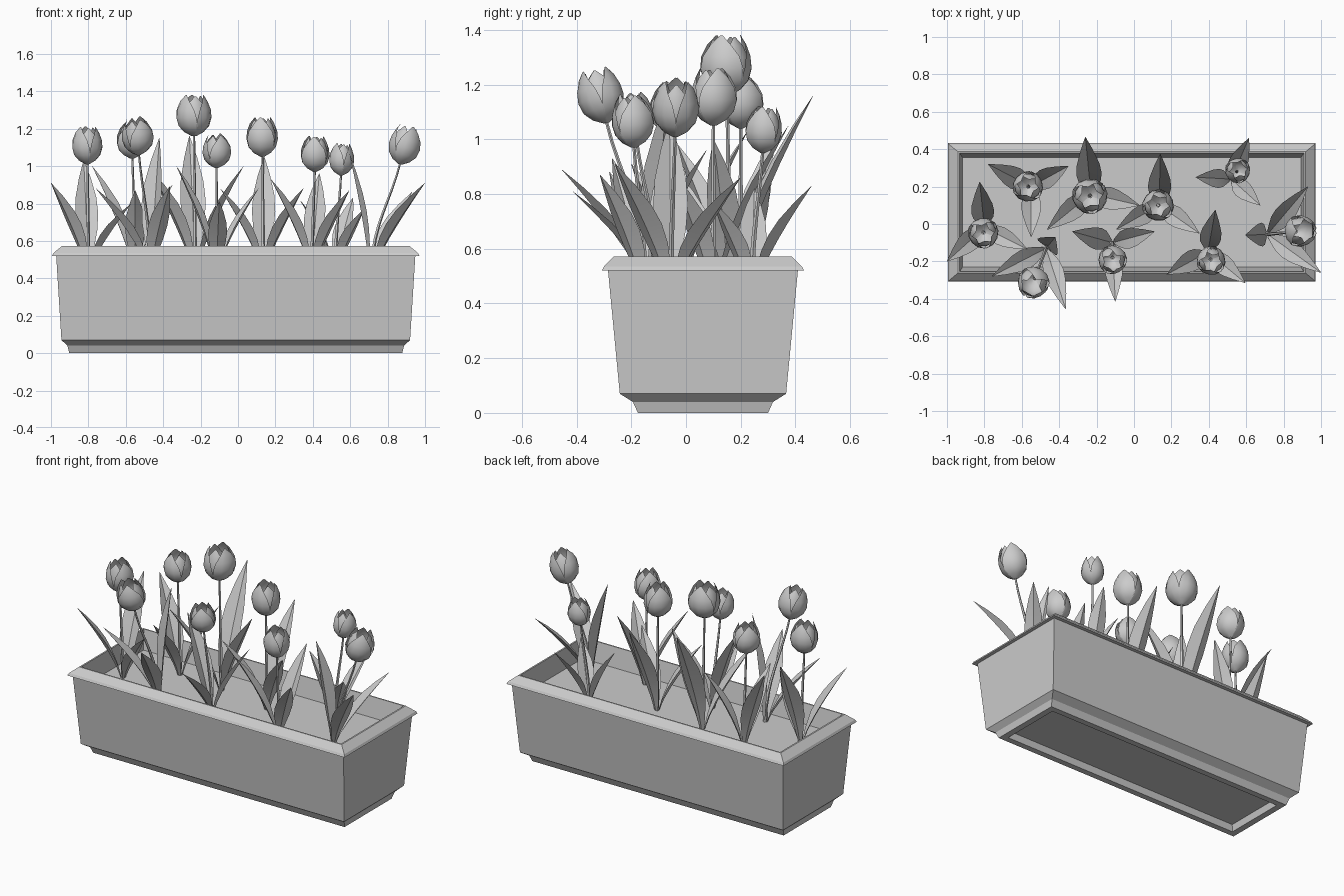
import bpy, bmesh, math
from mathutils import Vector

if "Cube" in bpy.data.objects:
    bpy.data.objects.remove(bpy.data.objects["Cube"], do_unlink=True)

grey = bpy.data.materials.new("plain_grey")
grey.use_nodes = True
grey.diffuse_color = (0.6, 0.6, 0.6, 1)
grey.node_tree.nodes["Principled BSDF"].inputs["Base Color"].default_value = (0.6, 0.6, 0.6, 1)

SOIL = 0.45
CENTRE = Vector((-0.012, 0.062, 0))


def finish(bm, name, angle, recalc=False):
    """Turn a bmesh into a shaded object."""
    if recalc:
        bmesh.ops.recalc_face_normals(bm, faces=bm.faces)
    mesh = bpy.data.meshes.new(name)
    bm.to_mesh(mesh)
    bm.free()
    mesh.materials.append(grey)
    obj = bpy.data.objects.new(name, mesh)
    bpy.context.scene.collection.objects.link(obj)
    bpy.ops.object.select_all(action='DESELECT')
    obj.select_set(True)
    bpy.context.view_layer.objects.active = obj
    if angle:
        bpy.ops.object.shade_smooth_by_angle(angle=math.radians(angle))
    return obj


def skin(bm, rows, closed=False):
    """Join rows of points with quads."""
    grid = [[bm.verts.new(p) for p in row] for row in rows]
    n = len(grid[0])
    for a, b in zip(grid, grid[1:]):
        for i in range(n if closed else n - 1):
            j = (i + 1) % n
            bm.faces.new((a[i], a[j], b[j], b[i]))
    return grid


# Planter: rectangular rings from the underside recess, up the outside, down to the soil
rings = [(0.84, 0.19, 0.04), (0.85, 0.2, 0), (0.89, 0.238, 0), (0.9, 0.256, 0.04),
         (0.932, 0.304, 0.07), (0.96, 0.347, 0.52), (0.982, 0.37, 0.52),
         (0.975, 0.362, 0.535), (0.93, 0.325, 0.572), (0.92, 0.317, 0.572),
         (0.905, 0.293, SOIL)]
bm = bmesh.new()
grid = skin(bm, [[CENTRE + Vector((sx * hx, sy * hy, z))
                  for sx, sy in ((-1, -1), (1, -1), (1, 1), (-1, 1))]
                 for hx, hy, z in rings], closed=True)
bm.faces.new(grid[0][::-1])
soil = bm.faces.new(grid[-1])
bmesh.ops.recalc_face_normals(bm, faces=bm.faces)
finish(bm, "planter_box", 0)


def add_leaf(name, base, tip, width):
    """Folded blade that leaves the soil steeply and bends outward."""
    out = Vector((tip.x - base.x, tip.y - base.y, 0))
    side = Vector((-out.y, out.x, 0)).normalized()
    axis = (tip - base).normalized()
    inner = side.cross(axis)
    if inner.dot(out) > 0:
        inner = -inner
    rows = []
    for t, w in ((0, .2), (.17, .5), (.35, .87), (.5, 1), (.65, .9), (.83, .52), (1, .02)):
        c = base + out * t ** 1.25 + Vector((0, 0, (tip.z - base.z) * t))
        h = side * width * w / 2
        fold = inner * width * w * 0.22
        rows.append([c - h + fold, c, c + h + fold])
    bm = bmesh.new()
    skin(bm, rows)
    finish(bm, name, 25)


def add_stem(name, base, top, lean):
    """Thin five-sided tube curving from the soil into the flower."""
    length = (top - base).length
    p1 = base + Vector((0, 0, length * 0.4))
    p2 = top - lean * length * 0.35
    rows = []
    for i in range(9):
        t = i / 8
        c = (base * (1 - t) ** 3 + p1 * 3 * t * (1 - t) ** 2
             + p2 * 3 * t * t * (1 - t) + top * t ** 3)
        r = 0.011 - 0.005 * t
        rows.append([c + Vector((math.cos(a), math.sin(a), 0)) * r
                     for a in (math.tau * k / 5 for k in range(5))])
    bm = bmesh.new()
    skin(bm, rows, closed=True)
    finish(bm, name, 60)


def add_flower(name, base, lean, radius, height, spin):
    """Cup of three inner and three outer overlapping petals."""
    turn = Vector((0, 0, 1)).rotation_difference(lean)
    shape = [(0, .12, 60), (.1, .55, 62), (.25, .87, 62), (.45, 1, 58),
             (.65, .95, 50), (.85, .76, 31), (1, .55, 5)]
    bm = bmesh.new()
    for k in range(6):
        outer = k % 2
        mid = spin + math.tau * k / 6
        scale = radius * (1 if outer else 0.9)
        rows = []
        for u, r, spread in shape:
            row = []
            for s in (-1, -0.5, 0, 0.5, 1):
                a = mid + math.radians(spread) * s
                rr = r * scale * (1 + 0.05 * abs(s) * outer)
                row.append(base + turn @ Vector((math.cos(a) * rr, math.sin(a) * rr,
                                                 u * height * (1 if outer else 0.97))))
            rows.append(row)
        skin(bm, rows)
    finish(bm, name, 50)


# Each plant: root, flower foot, flower radius, flower height, leaf tips
plants = [
    ((-.80, -.02), (-.805, -.045, 1.01), .08, .2,
     [(-1.0, -.2, .91), (-.57, -.135, .8), (-.825, .225, 1.03)]),
    ((-.55, .2), (-.565, .2, 1.04), .08, .19,
     [(-.78, .32, 1.0), (-.35, .31, .9), (-.55, -.07, .87)]),
    ((-.47, -.13), (-.53, -.29, 1.06), .083, .2,
     [(-.76, -.28, .88), (-.365, -.455, .89), (-.42, -.07, 1.15)]),
    ((-.23, .16), (-.235, .15, 1.16), .093, .22,
     [(-.26, .465, 1.16), (-.465, -.03, .98), (.03, .1, 1.0)]),
    ((.135, .1), (.13, .1, 1.05), .083, .21,
     [(.14, .375, 1.05), (.35, -.05, .88), (-.095, -.03, .88)]),
    ((-.115, -.1), (-.115, -.18, .99), .075, .18,
     [(-.33, -.04, 1.0), (.11, -.04, .88), (-.1, -.415, .81)]),
    ((.52, .24), (.55, .28, .95), .066, .17,
     [(.615, .46, .83), (.33, .25, .82), (.675, .1, .77)]),
    ((.395, -.15), (.41, -.19, .97), .076, .19,
     [(.435, .075, .96), (.175, -.27, .93), (.595, -.315, .87)]),
    ((.715, -.055), (.865, -.04, 1.01), .083, .21,
     [(.93, .2, .86), (.595, -.06, 1.07), (1.0, -.26, .91)]),
]
for i, (root, foot, radius, height, tips) in enumerate(plants, 1):
    root = Vector((*root, SOIL - 0.005))
    foot = Vector(foot)
    drift = foot - root
    lean = Vector((drift.x * 0.9, drift.y * 0.9, drift.z)).normalized()
    add_stem(f"stem_{i}", root, foot + lean * 0.01, lean)
    add_flower(f"flower_{i}", foot, lean, radius, height, i * 0.7)
    for j, tip in enumerate(tips, 1):
        tip = Vector(tip)
        start = root + Vector((tip.x - root.x, tip.y - root.y, 0)).normalized() * 0.012
        add_leaf(f"leaf_{i}_{j}", start, tip, 0.1 + 0.1 * (tip.z - 0.8))
